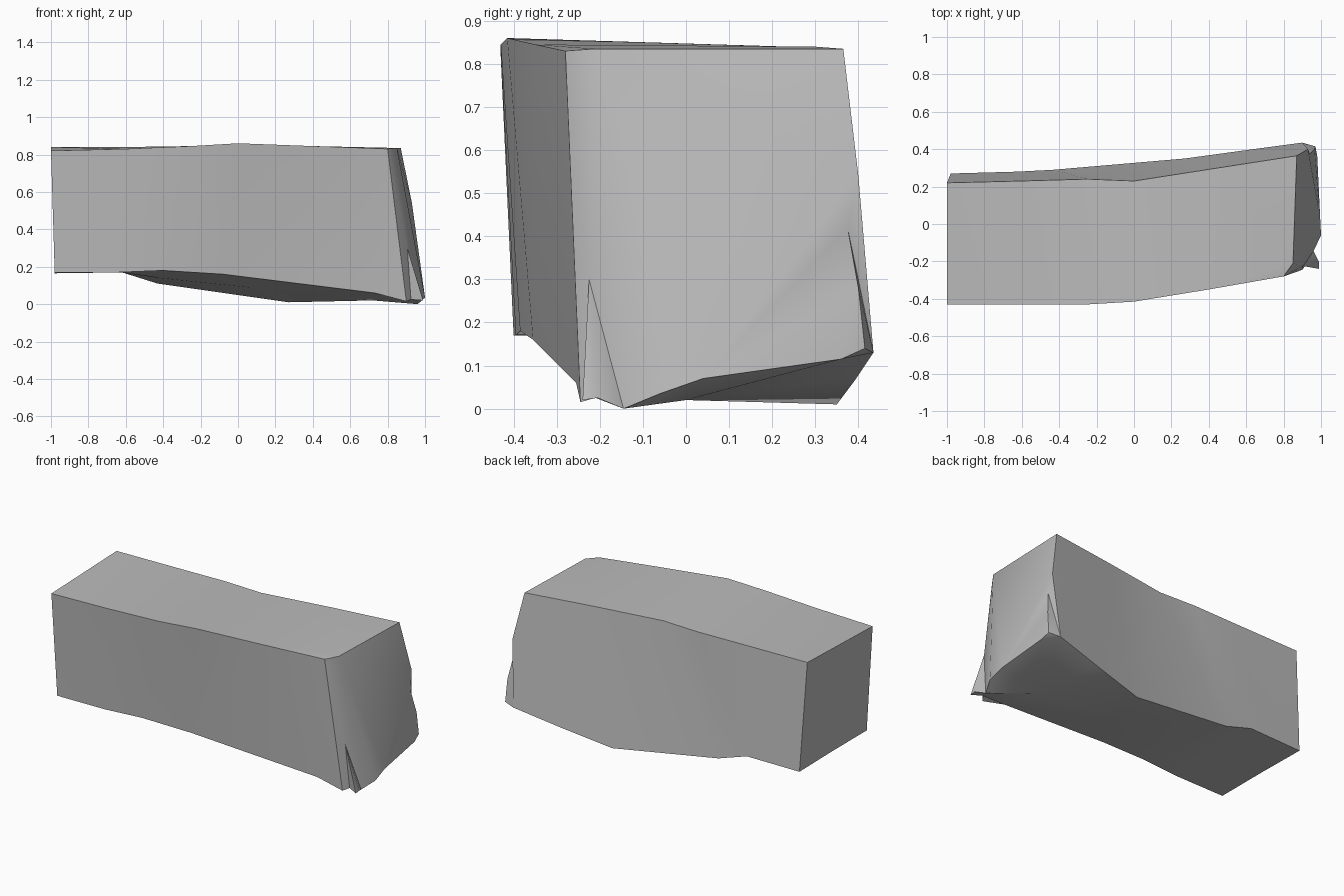
import bpy, bmesh, math
from mathutils import Vector

default_cube = bpy.data.objects.get("Cube")
if default_cube:
    bpy.data.objects.remove(default_cube, do_unlink=True)

# One plain stone colour
stone = bpy.data.materials.new("stone grey")
stone.use_nodes = True
stone_colour = (0.5, 0.5, 0.5, 1)
stone.diffuse_color = stone_colour
shader = stone.node_tree.nodes["Principled BSDF"]
shader.inputs["Base Color"].default_value = stone_colour
shader.inputs["Roughness"].default_value = 0.9

mesh_builder = bmesh.new()


def add_points(*coordinates):
    return [mesh_builder.verts.new(Vector(point)) for point in coordinates]


def add_face(*corners):
    mesh_builder.faces.new(corners)


def bridge_edges(first_edge, second_edge):
    """Fill between two long edges, leaving the last bay for the broken end."""
    for i in range(len(first_edge) - 2):
        add_face(first_edge[i], first_edge[i + 1], second_edge[i + 1], second_edge[i])


# Long edges of the block, from the square end to the broken end
top_front = add_points((-1, -.43, .82), (-.6, -.43, .83), (-.25, -.43, .845),
                       (0, -.415, .86), (.4, -.35, .845), (.8, -.28, .83))
top_back = add_points((-1, .22, .84), (-.6, .23, .84), (-.25, .24, .84),
                      (0, .23, .84), (.45, .3, .84), (.87, .365, .835))
base_front = add_points((-.98, -.4, .17), (-.65, -.395, .17), (-.4, -.385, .18),
                        (-.08, -.355, .16), (.73, -.255, .06), (.9, -.245, .015))
base_middle = add_points((-.98, -.06, .17), (-.63, -.06, .17), (-.42, -.05, .14),
                         (.1, 0, .085), (.72, 0, .02), (1, -.06, .035))
base_back = add_points((-.98, .27, .165), (-.62, .28, .17), (-.43, .29, .11),
                       (.27, .35, .01), (.6, .395, .07), (.9, .435, .13))

for first, second in ((top_front, top_back), (top_back, base_back),
                      (base_back, base_middle), (base_middle, base_front),
                      (base_front, top_front)):
    bridge_edges(first, second)

# Square end
add_face(top_front[0], top_back[0], base_back[0], base_middle[0], base_front[0])

# Broken end: bevel, front crack, back chip and lower rim
bevel_top, crack_top = add_points((.85, -.21, .835), (.905, -.225, .3))
crack_inner, splinter_front, splinter_back, crack_foot = add_points(
    (.925, -.21, .025), (.99, -.24, .02), (.99, -.205, .025), (.96, -.145, 0))
chip_top, chip_notch, chip_side, chip_foot = add_points(
    (.93, .4, .54), (.94, .375, .42), (.965, .4, .28), (.97, .415, .14))
rim_front, rim_back = add_points((.995, .04, .07), (.98, .36, .115))

# Last bay of each long side
add_face(top_front[-2], top_front[-1], bevel_top, top_back[-1], top_back[-2])
add_face(top_back[-2], top_back[-1], chip_top, base_back[-1], base_back[-2])
add_face(top_front[-2], top_front[-1], crack_top, base_front[-1], base_front[-2])
add_face(base_back[-2], base_back[-1], chip_foot, rim_back, rim_front,
         base_middle[-1], base_middle[-2])
add_face(base_front[-2], base_front[-1], crack_inner, base_middle[-2])
add_face(base_middle[-2], crack_inner, crack_foot, base_middle[-1])
add_face(crack_inner, splinter_front, splinter_back, crack_foot)

# Front crack and bevel
add_face(crack_top, base_front[-1], crack_inner)
add_face(crack_top, crack_inner, splinter_front)
add_face(crack_top, splinter_front, splinter_back)
add_face(crack_top, splinter_back, crack_foot)
add_face(top_front[-1], bevel_top, crack_foot, crack_top)

# Back chip
add_face(chip_top, chip_notch, base_back[-1])
add_face(chip_notch, chip_side, base_back[-1])
add_face(chip_side, chip_foot, base_back[-1])

# End face, split into bands
add_face(bevel_top, top_back[-1], chip_top)
add_face(bevel_top, chip_top, rim_front, base_middle[-1])
add_face(bevel_top, base_middle[-1], crack_foot)
add_face(chip_top, chip_notch, rim_front)
add_face(chip_notch, chip_side, rim_back, rim_front)
add_face(chip_side, chip_foot, rim_back)

bmesh.ops.triangulate(mesh_builder, faces=mesh_builder.faces[:])
bmesh.ops.recalc_face_normals(mesh_builder, faces=mesh_builder.faces[:])

mesh = bpy.data.meshes.new("stone_block")
mesh_builder.to_mesh(mesh)
mesh_builder.free()
mesh.materials.append(stone)
block = bpy.data.objects.new("stone_block", mesh)
bpy.context.collection.objects.link(block)

# Smooth worn faces with crisp broken edges
bpy.ops.object.select_all(action="DESELECT")
block.select_set(True)
bpy.context.view_layer.objects.active = block
bpy.ops.object.shade_smooth_by_angle(angle=math.radians(35))
